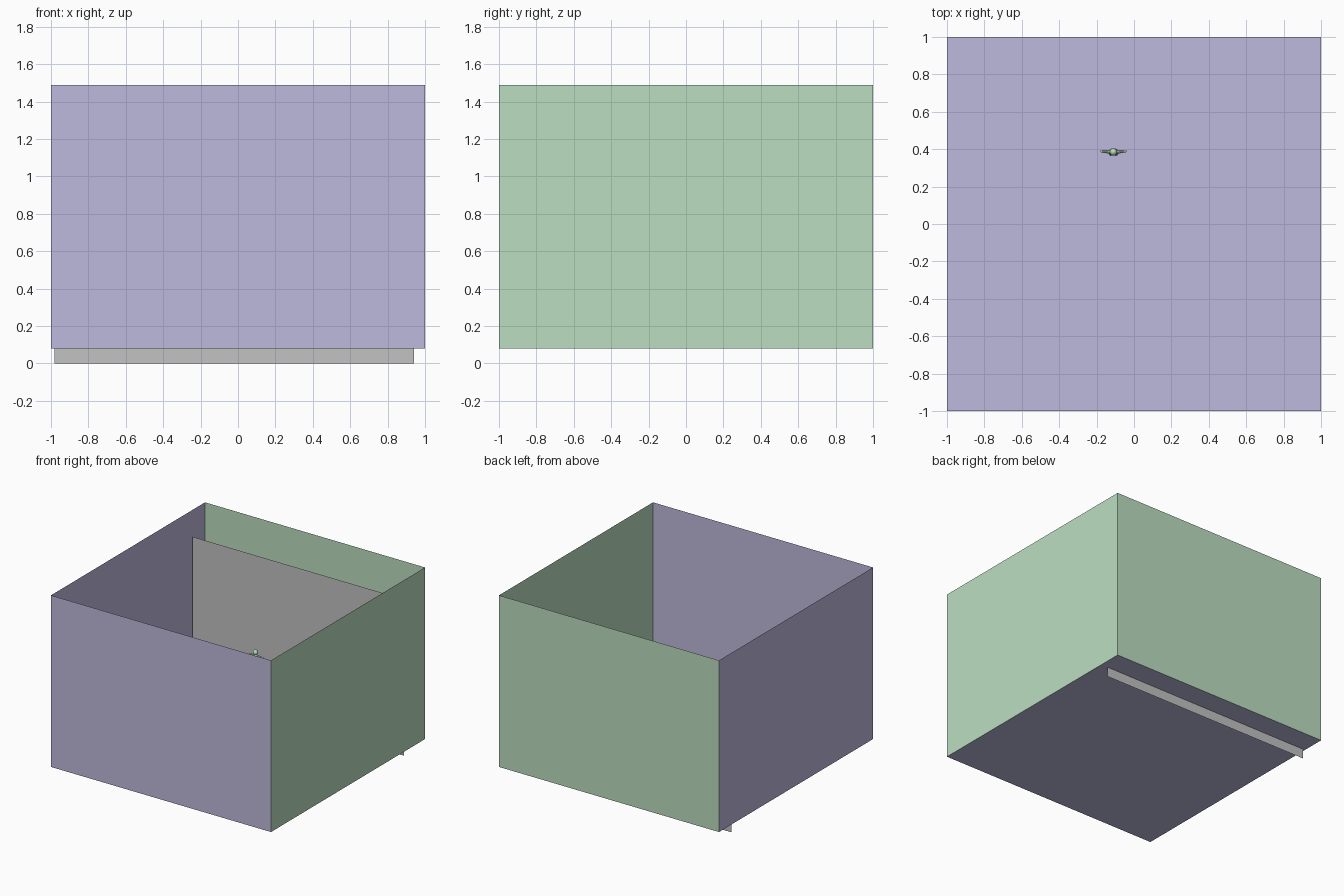
import bpy
from mathutils import Vector

if "Cube" in bpy.data.objects:
    bpy.data.objects.remove(bpy.data.objects["Cube"])


def material(name, rgb):
    m = bpy.data.materials.new(name)
    m.diffuse_color = (*rgb, 1)
    m.use_nodes = True
    m.node_tree.nodes["Principled BSDF"].inputs["Base Color"].default_value = m.diffuse_color
    return m


PURPLE = material("pale purple", (0.515, 0.491, 0.723))
GREEN = material("pale green", (0.497, 0.730, 0.527))
GREY = material("light grey", (0.539, 0.539, 0.539))


def sheet(name, corner, edge_a, edge_b, mat):
    """Single flat rectangle spanned by two edges from a corner."""
    c, a, b = Vector(corner), Vector(edge_a), Vector(edge_b)
    me = bpy.data.meshes.new(name)
    me.from_pydata([c, c + a, c + a + b, c + b], [], [(0, 1, 2, 3)])
    me.materials.append(mat)
    ob = bpy.data.objects.new(name, me)
    bpy.context.collection.objects.link(ob)
    return ob


def finish(name, mat):
    ob = bpy.context.object
    ob.name = name
    ob.data.materials.append(mat)
    bpy.ops.object.shade_smooth_by_angle()
    return ob


def ball(name, loc, size, mat):
    bpy.ops.mesh.primitive_uv_sphere_add(segments=16, ring_count=8, location=loc)
    bpy.context.object.scale = size
    return finish(name, mat)


def limb(name, start, end, r1, r2, mat):
    """Tapered tube between two points."""
    a, b = Vector(start), Vector(end)
    bpy.ops.mesh.primitive_cone_add(vertices=10, radius1=r1, radius2=r2,
                                    depth=(b - a).length, location=(a + b) / 2)
    bpy.context.object.rotation_euler = (b - a).to_track_quat('Z', 'Y').to_euler()
    return finish(name, mat)


# Open-topped room made of thin sheets
LOW, TOP = 0.08, 1.49
UP = (0, 0, TOP - LOW)
sheet("floor", (-1, -1, LOW), (2, 0, 0), (0, 2, 0), PURPLE)
sheet("front_wall", (-1, -1, LOW), (2, 0, 0), UP, PURPLE)
sheet("left_wall", (-1, 1, LOW), (0, -2, 0), UP, PURPLE)
sheet("right_wall", (1, -1, LOW), (0, 2, 0), UP, GREEN)
sheet("back_wall", (1, 1, LOW), (-2, 0, 0), UP, GREEN)

# Upright panel near the back, passing through the floor
sheet("back_panel", (-0.98, 0.81, 0), (1.92, 0, 0), (0, 0, 1.285), GREY)

# Small figure with outstretched arms
X, Y = -0.11, 0.385
ball("head", (X, Y, 0.73), (0.02, 0.02, 0.022), GREEN)
ball("torso", (X, Y, 0.685), (0.028, 0.02, 0.03), GREEN)
for side, s in (("left", -1), ("right", 1)):
    limb(side + "_arm", (X + s * 0.015, Y, 0.7), (X + s * 0.06, Y + 0.004, 0.7), 0.011, 0.007, GREEN)
    ball(side + "_hand", (X + s * 0.061, Y + 0.004, 0.7), (0.009, 0.008, 0.007), GREEN)
    limb(side + "_leg", (X + s * 0.012, Y, 0.675), (X + s * 0.015, Y, 0.605), 0.012, 0.008, GREEN)
    ball(side + "_foot", (X + s * 0.015, Y - 0.006, 0.604), (0.009, 0.015, 0.007), GREEN)
